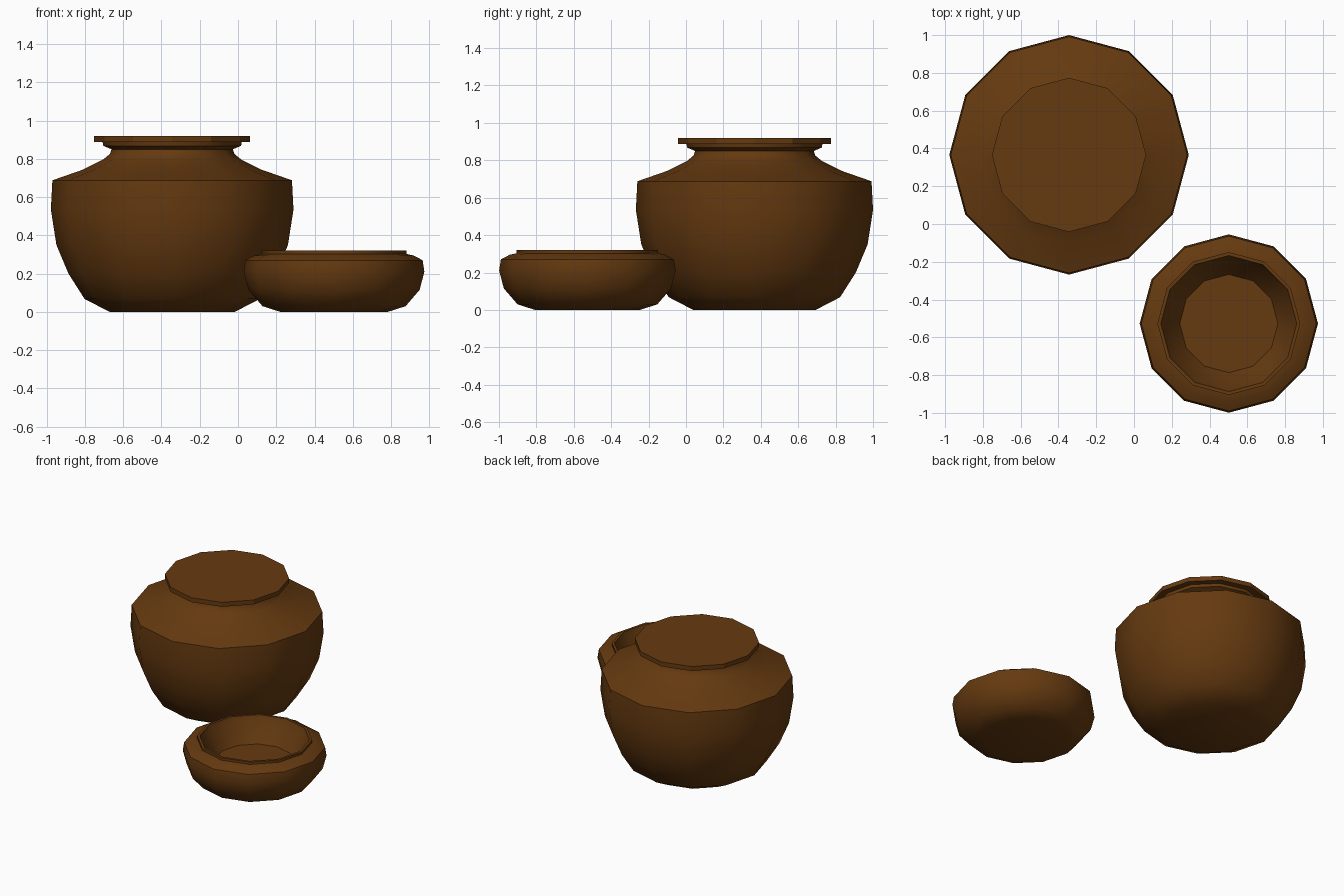
import bpy, bmesh, math

if "Cube" in bpy.data.objects:
    bpy.data.objects.remove(bpy.data.objects["Cube"])

SIDES = 12

brown = bpy.data.materials.new("dark_brown_clay")
brown.diffuse_color = (0.130, 0.042, 0.005, 1)
brown.use_nodes = True
brown.node_tree.nodes["Principled BSDF"].inputs["Base Color"].default_value = brown.diffuse_color


def lathe(name, centre, profile, smooth=True):
    """Spin a (radius, height) profile around z and cap both ends."""
    bm = bmesh.new()
    rings = []
    for r, z in profile:
        rings.append([bm.verts.new((r * math.cos(2 * math.pi * i / SIDES),
                                    r * math.sin(2 * math.pi * i / SIDES), z))
                      for i in range(SIDES)])
    for low, high in zip(rings, rings[1:]):
        for i in range(SIDES):
            j = (i + 1) % SIDES
            bm.faces.new((low[i], low[j], high[j], high[i]))
    bm.faces.new(rings[0][::-1])
    bm.faces.new(rings[-1])
    mesh = bpy.data.meshes.new(name)
    bm.to_mesh(mesh)
    bm.free()
    mesh.materials.append(brown)
    obj = bpy.data.objects.new(name, mesh)
    obj.location = (*centre, 0)
    bpy.context.collection.objects.link(obj)
    if smooth:
        bpy.ops.object.select_all(action='DESELECT')
        obj.select_set(True)
        bpy.context.view_layer.objects.active = obj
        bpy.ops.object.shade_smooth_by_angle(angle=math.radians(40))
    return obj


JAR = (-0.344, 0.366)
BOWL = (0.502, -0.527)

# Large jar: rounded belly, sloping shoulder, narrow neck and flared lip
lathe("jar_body", JAR, [
    (0.327, 0.0), (0.458, 0.068), (0.542, 0.20), (0.605, 0.35),
    (0.634, 0.535), (0.626, 0.688), (0.468, 0.743), (0.36, 0.797),
    (0.325, 0.826), (0.317, 0.85), (0.36, 0.868), (0.364, 0.889)])

# Flat lid with faceted edge
lathe("jar_lid", JAR, [(0.408, 0.888), (0.408, 0.92)], smooth=False)

# Open bowl: outside wall, raised rim, then inside wall down to the floor
lathe("bowl", BOWL, [
    (0.28, 0.0), (0.374, 0.03), (0.447, 0.115), (0.472, 0.21),
    (0.463, 0.270), (0.416, 0.295), (0.378, 0.303), (0.378, 0.32),
    (0.360, 0.32), (0.352, 0.295), (0.26, 0.155)])
